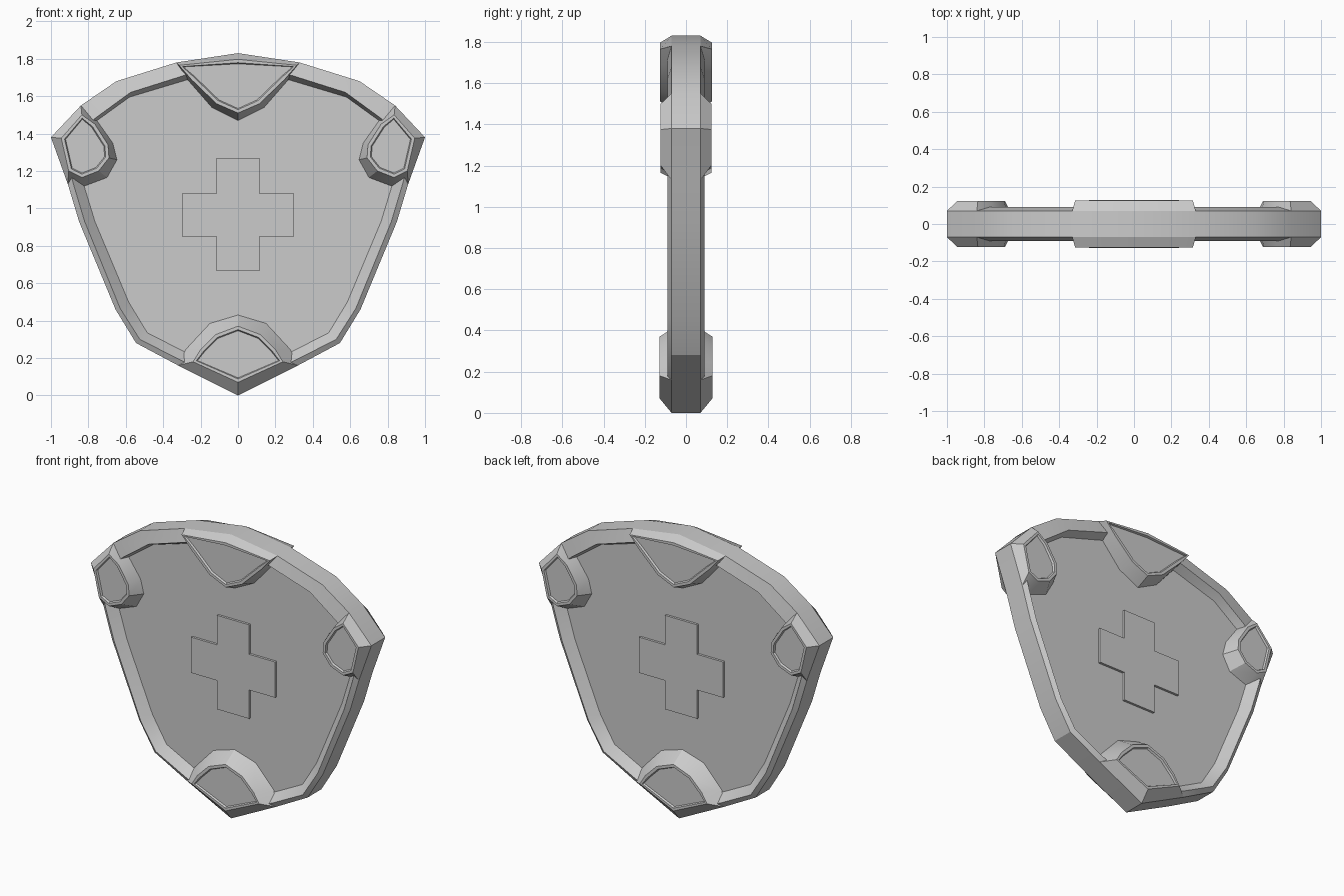
import bpy, bmesh, math

if "Cube" in bpy.data.objects:
    bpy.data.objects.remove(bpy.data.objects["Cube"])


def half(points):
    """Complete a right-half outline (starts and ends on x = 0) across x."""
    return points + [(-p[0],) + tuple(p[1:]) for p in reversed(points[1:-1])]


def at(points, depth):
    """Place an (x, z) outline at a depth in front of the middle plane."""
    return [(x, -depth, z) for x, z in points]


def loft(name, loops, rim=0, sink=0, both_sides=False):
    """Bridge outlines, cap the last one, optionally sink a panel in the cap."""
    bm = bmesh.new()
    rings = [[bm.verts.new(p) for p in loop] for loop in loops]
    n = len(rings[0])
    for a, b in zip(rings, rings[1:]):
        for i in range(n):
            j = (i + 1) % n
            bm.faces.new((a[i], a[j], b[j], b[i]))
    cap = bm.faces.new(rings[-1])
    bmesh.ops.recalc_face_normals(bm, faces=bm.faces[:])
    bm.normal_update()
    if cap.normal.y > 0:
        bmesh.ops.reverse_faces(bm, faces=bm.faces[:])
        bm.normal_update()
    if rim:
        bmesh.ops.inset_region(bm, faces=[cap], thickness=rim)
        bmesh.ops.inset_region(bm, faces=[cap], thickness=0.006, depth=-sink)
    mesh = bpy.data.meshes.new(name)
    bm.to_mesh(mesh)
    bm.free()
    obj = bpy.data.objects.new(name, mesh)
    bpy.context.collection.objects.link(obj)
    bpy.ops.object.select_all(action='DESELECT')
    obj.select_set(True)
    bpy.context.view_layer.objects.active = obj
    bpy.ops.object.shade_smooth_by_angle(angle=math.radians(25))
    # repeat on the back, and on the other side where needed
    m = obj.modifiers.new("Mirror", 'MIRROR')
    m.use_axis = (both_sides, True, False)
    m.merge_threshold = 0.0005
    return obj


# shield body: outer edge, raised rim crest and recessed panel
outer = half([(0, 1.83), (.33, 1.78), (.65, 1.68), (.84, 1.55), (1, 1.38), (.91, 1.13),
              (.85, .93), (.655, .46), (.545, .28), (.32, .16), (0, 0)])
crest = half([(0, 1.76), (.29, 1.71), (.575, 1.62), (.76, 1.485), (.93, 1.33), (.88, 1.13),
              (.82, .93), (.63, .465), (.525, .30), (.31, .19), (0, .05)])
panel = half([(0, 1.73), (.28, 1.685), (.58, 1.595), (.76, 1.465), (.87, 1.33), (.82, 1.11),
              (.765, .93), (.585, .50), (.485, .335), (.29, .235), (0, .09)])
loft("shield_body", [at(outer, 0), at(outer, .07), at(crest, .09), at(panel, .035)])

# raised cross in the middle of the panel
cross = half([(0, 1.27), (.115, 1.27), (.115, 1.08), (.30, 1.08), (.30, .85),
              (.115, .85), (.115, .665), (0, .665)])
loft("cross", [at(cross, .03), at(cross, .05)])


def plate(name, base, top, depth, both_sides=False):
    """Bevelled corner plate; base points are (x, z, depth)."""
    loft(name, [[(x, -d, z) for x, z, d in base], at(top, depth)], .018, .012, both_sides)


# top plate
plate("top_plate",
      half([(0, 1.83, .07), (.33, 1.78, .07), (.28, 1.70, .035), (.14, 1.54, .035), (0, 1.47, .035)]),
      half([(0, 1.797), (.315, 1.765), (.25, 1.69), (.115, 1.56), (0, 1.51)]), .125)

# bottom plate
plate("bottom_plate",
      half([(0, .43, .035), (.15, .385, .035), (.28, .245, .035), (.32, .16, .07), (0, 0, .07)]),
      half([(0, .37), (.12, .325), (.20, .245), (.24, .18), (0, .07)]), .128)

# left and right plates
plate("side_plate",
      [(1, 1.38, .07), (.84, 1.55, .07), (.755, 1.47, .035), (.67, 1.35, .035),
       (.647, 1.26, .035), (.70, 1.165, .035), (.82, 1.12, .035), (.91, 1.13, .07)],
      [(.945, 1.375), (.835, 1.50), (.765, 1.45), (.695, 1.34),
       (.69, 1.27), (.745, 1.20), (.835, 1.165), (.905, 1.20)], .123, True)
